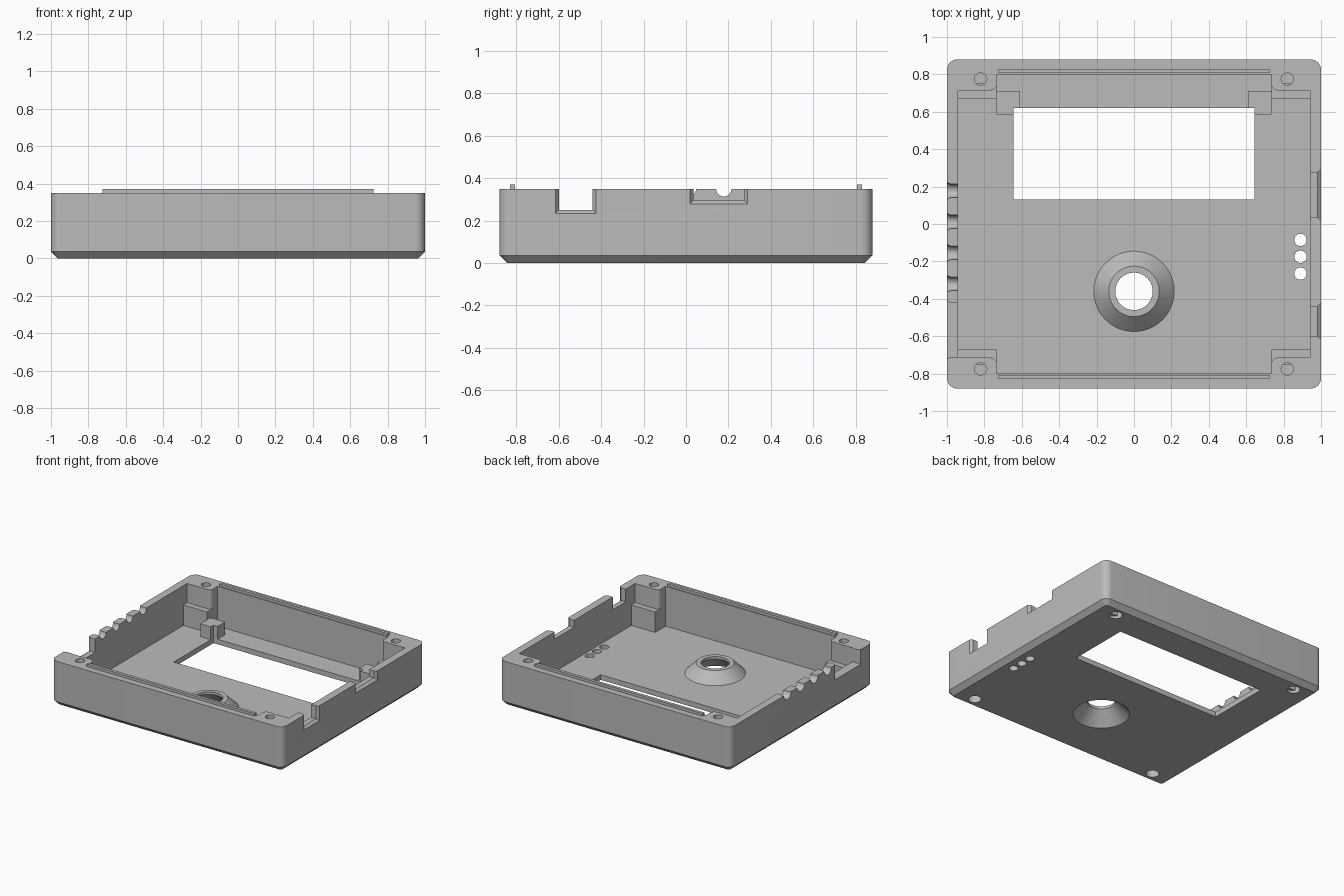
import bpy, bmesh, math

cube = bpy.data.objects.get("Cube")
if cube:
    bpy.data.objects.remove(cube, do_unlink=True)

grey = bpy.data.materials.new("light grey plastic")
grey.use_nodes = True
GREY = (0.5, 0.5, 0.5, 1)
grey.diffuse_color = GREY
grey.node_tree.nodes["Principled BSDF"].inputs["Base Color"].default_value = GREY


def loft(name, rings):
    """Closed solid through equally long rings of 3D points."""
    bm = bmesh.new()
    loops = [[bm.verts.new(p) for p in ring] for ring in rings]
    n = len(loops[0])
    for a, b in zip(loops, loops[1:]):
        for i in range(n):
            bm.faces.new((a[i], a[(i + 1) % n], b[(i + 1) % n], b[i]))
    bm.faces.new(loops[0][::-1])
    bm.faces.new(loops[-1])
    bmesh.ops.recalc_face_normals(bm, faces=bm.faces)
    mesh = bpy.data.meshes.new(name)
    bm.to_mesh(mesh)
    bm.free()
    obj = bpy.data.objects.new(name, mesh)
    mesh.materials.append(grey)
    bpy.context.collection.objects.link(obj)
    return obj


def prism(name, pts, z0, z1):
    return loft(name, [[(x, y, z) for x, y in pts] for z in (z0, z1)])


def box(name, x0, x1, y0, y1, z0, z1):
    return prism(name, [(x0, y0), (x1, y0), (x1, y1), (x0, y1)], z0, z1)


def circle(r, n=48):
    return [(r * math.cos(math.tau * i / n), r * math.sin(math.tau * i / n)) for i in range(n)]


def turned(name, x, y, profile):
    """Round solid from (radius, height) pairs."""
    return loft(name, [[(x + a, y + b, z) for a, b in circle(r)] for r, z in profile])


def activate(obj):
    bpy.ops.object.select_all(action='DESELECT')
    obj.select_set(True)
    bpy.context.view_layer.objects.active = obj


def combine(target, tool, operation='DIFFERENCE'):
    tool.hide_render = True
    activate(target)
    mod = target.modifiers.new("cut", 'BOOLEAN')
    mod.operation, mod.object, mod.solver = operation, tool, 'EXACT'
    bpy.ops.object.modifier_apply(modifier=mod.name)
    bpy.data.objects.remove(tool, do_unlink=True)


def quadrants(pts):
    """Mirror a first-quadrant outline into a full closed outline."""
    half = pts + [(-x, y) for x, y in reversed(pts)]
    return half + [(-x, -y) for x, y in half]


def rounded_rect(w, d, r, n=8):
    arc = [i * math.pi / 2 / n for i in range(n + 1)]
    return quadrants([(w - r + r * math.cos(a), d - r + r * math.sin(a)) for a in arc])


# Outer shell with rounded corners and chamfered underside
W, D, H, FLOOR, CH = 1.0, 0.88, 0.35, 0.04, 0.036
shell = loft("case_shell", [[(x, y, z) for x, y in rounded_rect(W - c, D - c, 0.055 - c)]
                            for c, z in ((CH, 0), (0, CH), (0, H))])

# Cavity leaving rounded corner posts
post_arc = [(0.765 - 0.03 * math.sin(a), 0.745 - 0.03 * math.cos(a))
            for a in (i * math.pi / 12 for i in range(7))]
cavity = quadrants([(0.94, 0.715)] + post_arc + [(0.735, 0.80)])
combine(shell, prism("cavity", cavity, FLOOR, 0.5))

# Raised funnel and its opening
combine(shell, turned("funnel", 0, -0.36, [(0.235, 0.02), (0.135, 0.12)]), 'UNION')
combine(shell, turned("funnel_bore", 0, -0.36,
                      [(0.22, -0.02), (0.10, 0.10), (0.10, 0.2)]))

# Display window and indicator holes
combine(shell, box("window", -0.645, 0.645, 0.13, 0.62, -0.1, 0.1))
for y in (-0.085, -0.175, -0.265):
    combine(shell, turned("indicator", 0.89, y, [(0.033, -0.1), (0.033, 0.1)]))

# Screw holes from above, counterbores from below
for sx in (-1, 1):
    for sy in (-1, 1):
        x, y = sx * 0.82, sy * 0.775
        combine(shell, turned("screw_hole", x, y, [(0.033, 0.16), (0.033, 0.5)]))
        combine(shell, turned("counterbore", x, y, [(0.047, -0.1), (0.047, 0.1)]))

# Sections of the side cutters: distance along x and how far they flare
FLARE = ((0.9, 0), (0.98, 0), (1.02, 2))


def notch(side, y0, y1, z, lip=0.016):
    rings = []
    for x, k in FLARE:
        g = k * lip
        rings.append([(side * x, a, b) for a, b in
                      ((y0 - g, z - g), (y1 + g, z - g), (y1 + g, 0.5), (y0 - g, 0.5))])
    combine(shell, loft("notch", rings))


# Connector openings in the side walls
notch(1, -0.60, -0.44, 0.25)
notch(1, 0.035, 0.275, 0.295)
notch(-1, -0.71, -0.42, 0.245, 0.01)

# Row of half-round cable cut-outs
for y in (0.178, 0.012, -0.154, -0.32):
    combine(shell, loft("scallop", [[(-x, y + a, H + b) for a, b in circle(0.036 + 0.009 * k, 32)]
                                    for x, k in FLARE]))

# Locating ridges along the front and back rims
ridges = box("locating_ridge", -0.725, 0.725, 0.806, 0.83, 0.3, 0.37)

# Ledges at the foot of each post
ledges = box("post_ledge", 0.736, 0.96, 0.67, 0.75, 0.02, 0.2)

# Stepped blocks holding the display at its back corners
blocks = prism("display_block", [(0.645, 0.585), (0.735, 0.585), (0.735, 0.71),
                                 (0.61, 0.71), (0.61, 0.62), (0.645, 0.62)], 0.02, 0.14)

for obj, axes in ((ridges, (False, True)), (ledges, (True, True)), (blocks, (True, False))):
    mirror = obj.modifiers.new("mirror", 'MIRROR')
    mirror.use_axis = (axes[0], axes[1], False)
    mirror.use_mirror_merge = False

activate(shell)
bpy.ops.object.shade_smooth_by_angle(angle=math.radians(25))
